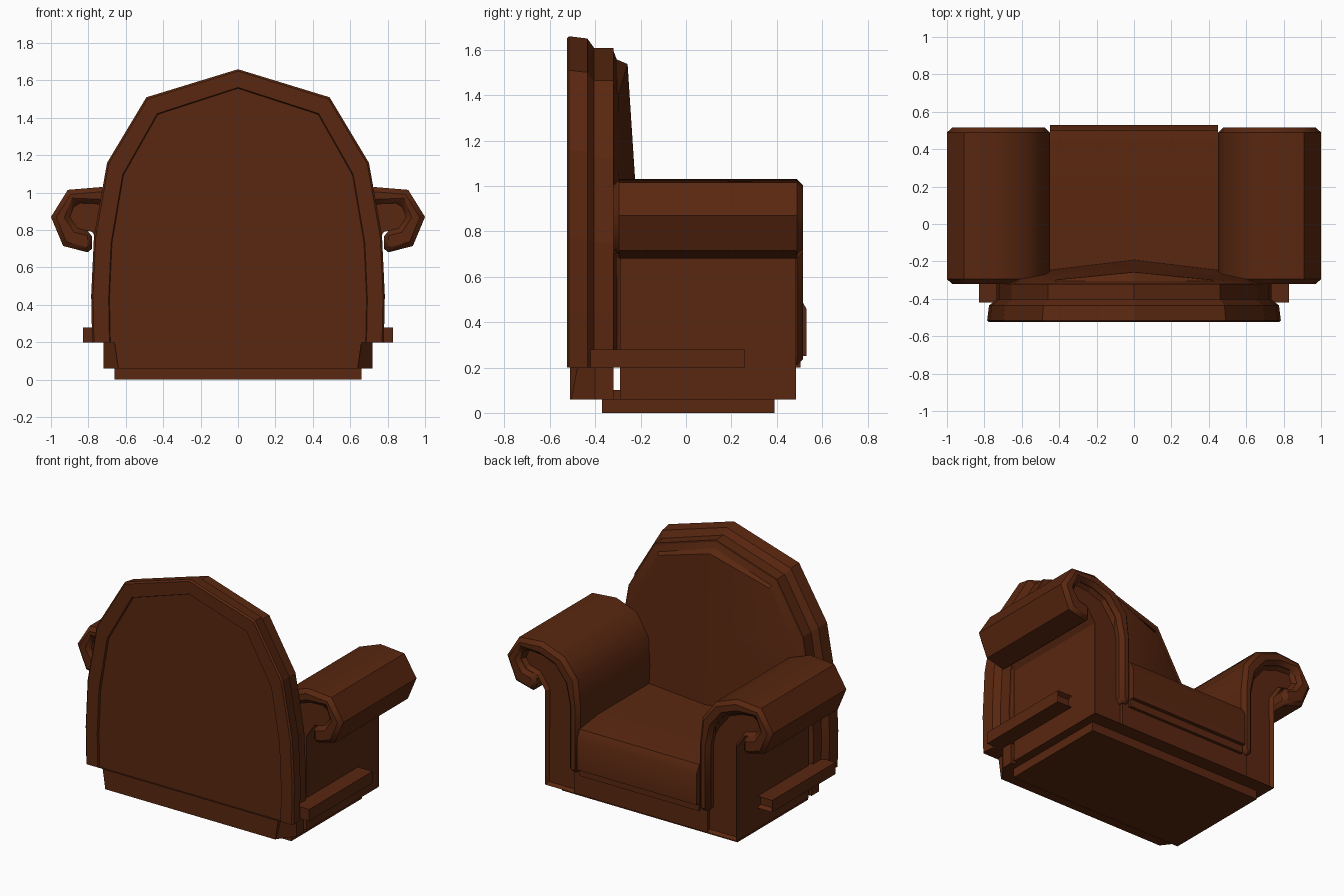
import bpy, bmesh

if "Cube" in bpy.data.objects:
    bpy.data.objects.remove(bpy.data.objects["Cube"])

# Single upholstery colour
BROWN = (0.1, 0.02, 0.005, 1)
leather = bpy.data.materials.new("dark_brown_leather")
leather.use_nodes = True
leather.diffuse_color = BROWN
leather.node_tree.nodes["Principled BSDF"].inputs["Base Color"].default_value = BROWN


def finish(name, bm, bevel=0, mirror=False, angle=None):
    """Turn a bmesh into an object with optional mirror, bevel and smoothing."""
    bmesh.ops.recalc_face_normals(bm, faces=bm.faces)
    mesh = bpy.data.meshes.new(name)
    bm.to_mesh(mesh)
    bm.free()
    mesh.materials.append(leather)
    obj = bpy.data.objects.new(name, mesh)
    bpy.context.collection.objects.link(obj)
    if mirror:
        obj.modifiers.new("mirror", "MIRROR")
    if bevel:
        mod = obj.modifiers.new("bevel", "BEVEL")
        mod.width = bevel
        mod.segments = 1
        mod.limit_method = "ANGLE"
        mod.angle_limit = 1.2
    if angle:
        bpy.ops.object.select_all(action="DESELECT")
        obj.select_set(True)
        bpy.context.view_layer.objects.active = obj
        bpy.ops.object.shade_smooth_by_angle(angle=angle)
    return obj


def prism(points, axis, lo, hi):
    """Extrude a 2D profile along the given axis; returns bmesh and high cap."""
    bm = bmesh.new()

    def place(p, d):
        co = list(p)
        co.insert(axis, d)
        return bm.verts.new(co)

    a = [place(p, lo) for p in points]
    b = [place(p, hi) for p in points]
    n = len(points)
    bm.faces.new(a)
    cap = bm.faces.new(b)
    for i in range(n):
        j = (i + 1) % n
        bm.faces.new((a[i], a[j], b[j], b[i]))
    bmesh.ops.recalc_face_normals(bm, faces=bm.faces)
    return bm, cap


def box(name, x, y, z, **kw):
    corners = [(x[0], y[0]), (x[1], y[0]), (x[1], y[1]), (x[0], y[1])]
    return finish(name, prism(corners, 2, *z)[0], **kw)


def recess(bm, face, border, depth):
    bm.normal_update()
    bmesh.ops.inset_region(bm, faces=[face], thickness=border, depth=0)
    bmesh.ops.translate(bm, verts=face.verts[:], vec=face.normal * -depth)


# Plinth and base
box("plinth", (-0.66, 0.66), (-0.37, 0.39), (0, 0.07))
box("seat_base", (-0.5, 0.5), (-0.29, 0.485), (0.06, 0.3))
box("front_ledge", (-0.45, 0.45), (0.45, 0.505), (0.2, 0.255))
box("base_link", (-0.7, 0.7), (-0.34, -0.27), (0.06, 0.1))
plan = [(0.64, -0.505), (0.72, -0.4), (0.72, -0.32)]
plan += [(-x, y) for x, y in reversed(plan)]
finish("back_base", prism(plan, 2, 0.06, 0.3)[0])

# Seat cushion
cushion = [(-0.32, 0.25), (0.53, 0.25), (0.53, 0.46), (0.5, 0.515),
           (0.3, 0.54), (-0.32, 0.54)]
finish("seat_cushion", prism(cushion, 0, -0.45, 0.45)[0], angle=0.7)

# Rolled arms: a padded band over a panelled core
outer = [(0.45, 0.21), (0.45, 0.66), (0.47, 0.84), (0.57, 0.97), (0.73, 1.03),
         (0.91, 1.015), (1.0, 0.87), (0.935, 0.715), (0.78, 0.675)]
inner = [(0.53, 0.21), (0.53, 0.66), (0.56, 0.8), (0.64, 0.9), (0.75, 0.94),
         (0.87, 0.945), (0.9, 0.87), (0.86, 0.81), (0.78, 0.79)]
band, _ = prism(outer + inner[::-1], 1, -0.32, 0.515)
finish("arm_band", band, bevel=0.025, mirror=True, angle=0.9)

core, cap = prism([(0.48, 0.06), (0.48, 0.66)] + inner[2:]
                  + [(0.72, 0.7), (0.72, 0.06)], 1, -0.29, 0.485)
recess(core, cap, 0.02, 0.025)
finish("arm_core", core, mirror=True)

# Side rails with hollow front ends
rail, cap = prism([(0.7, 0.2), (0.83, 0.2), (0.83, 0.28), (0.7, 0.28)],
                  1, -0.42, 0.26)
recess(rail, cap, 0.02, 0.03)
finish("side_rail", rail, mirror=True)

# Arched backrest outline, bottom right up to the peak
arch = [(0.78, 0.2), (0.785, 0.45), (0.77, 0.77), (0.7, 1.16), (0.49, 1.51)]
PEAK = 1.66


def ring(bm, inset, depth):
    """Closed arch loop, shrunk by inset; depth is a y value or y(x, z)."""
    pts = arch + [(0, PEAK)] + [(-x, z) for x, z in reversed(arch)]
    y = depth if callable(depth) else lambda x, z: depth
    out = []
    for x, z in pts:
        x, z = x * (1 - 1.25 * inset), z - 0.62 * inset * (z - 0.2) * 1.13
        out.append(bm.verts.new((x, y(x, z), z)))
    return out


def loft(bm, rings):
    for a, b in zip(rings, rings[1:]):
        for i in range(len(a)):
            j = (i + 1) % len(a)
            bm.faces.new((a[i], a[j], b[j], b[i]))


# Backrest shell with a chamfered rim
bm = bmesh.new()
steps = [(0.1, -0.512), (0.095, -0.525), (0.01, -0.525), (0, -0.515),
         (0.01, -0.435), (0.05, -0.405), (0.05, -0.32)]
rings = [ring(bm, s, y) for s, y in steps]
loft(bm, rings)
bm.faces.new(rings[0])
bm.faces.new(rings[-1])
finish("backrest_shell", bm)

# Lower part of the rear panel reaching the base
panel = [(0.64, 0.06), (0.675, 0.3), (-0.675, 0.3), (-0.64, 0.06)]
finish("rear_panel_skirt", prism(panel, 1, -0.512, -0.45)[0])

# Backrest cushion with a soft central ridge
bm = bmesh.new()


def bulge(x, z):
    return -0.19 - 0.065 * (z - 0.5) - 0.12 * abs(x)


rings = [ring(bm, 0.05, -0.325), ring(bm, 0.1, -0.305), ring(bm, 0.12, bulge)]
loft(bm, rings)
front = rings[-1]
n = len(arch)
mid = [bm.verts.new((0, bulge(0, v.co.z), v.co.z)) for v in front[:n]] + [front[n]]
for i in range(n):
    for side in (front, front[::-1]):
        quad = [side[i], side[i + 1], mid[i + 1], mid[i]]
        bm.faces.new(list(dict.fromkeys(quad)))
finish("backrest_cushion", bm, angle=0.35)
